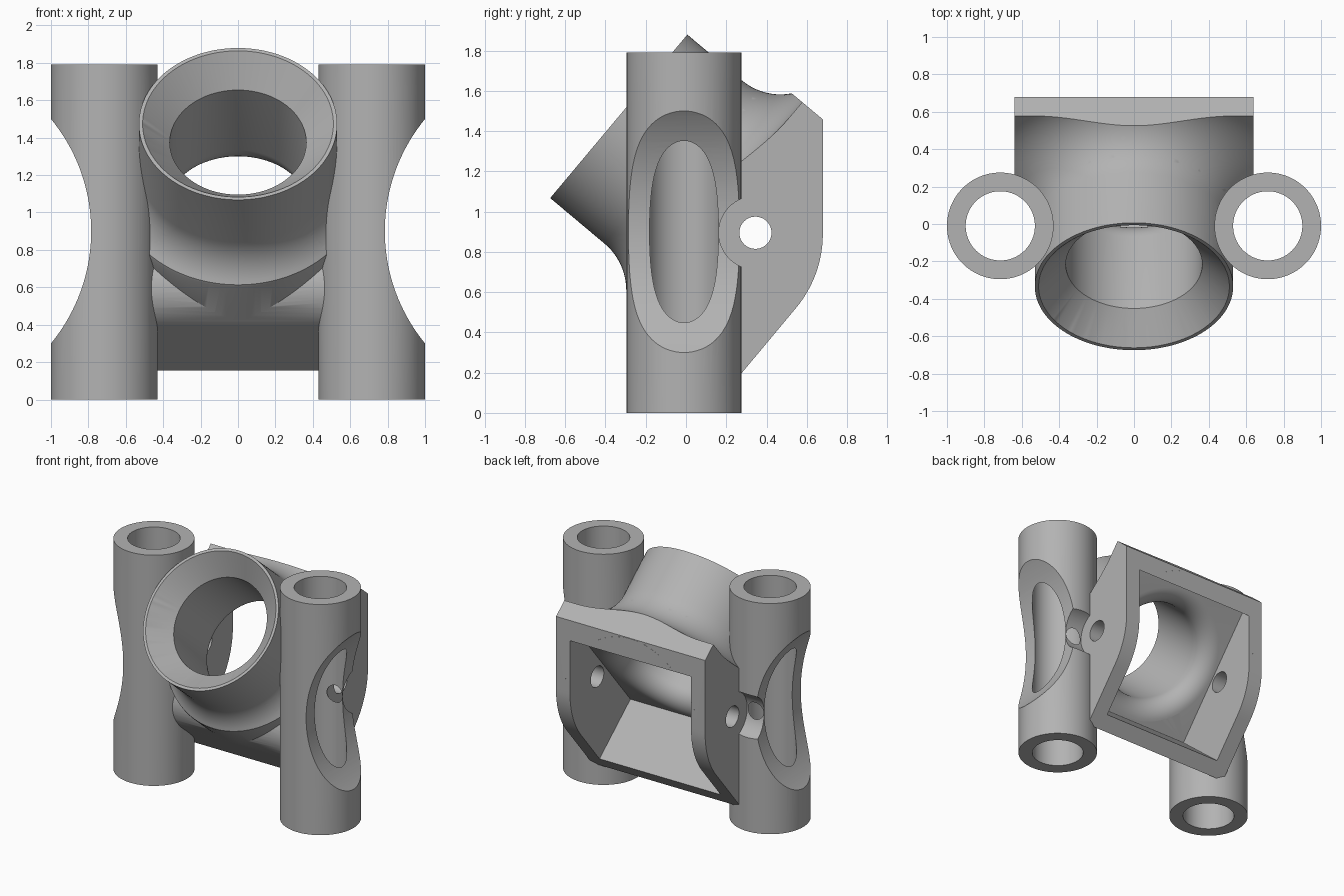
import bpy, bmesh
from math import radians, sin, cos, pi
from mathutils import Matrix, Vector

if "Cube" in bpy.data.objects:
    bpy.data.objects.remove(bpy.data.objects["Cube"])

grey = bpy.data.materials.new("plain grey")
grey.use_nodes = True
grey.diffuse_color = (0.45, 0.45, 0.45, 1)
grey.node_tree.nodes["Principled BSDF"].inputs["Base Color"].default_value = (0.45, 0.45, 0.45, 1)

# Nozzle frame: local z is the funnel axis, leaning forward and up
TILT = Matrix.Rotation(radians(50), 4, 'X') @ Matrix.Translation((0, 0.914, 0))
HALF = 0.64
BACK = 0.68


def finish(bm, name):
    bmesh.ops.recalc_face_normals(bm, faces=bm.faces)
    mesh = bpy.data.meshes.new(name)
    bm.to_mesh(mesh)
    bm.free()
    ob = bpy.data.objects.new(name, mesh)
    mesh.materials.append(grey)
    bpy.context.collection.objects.link(ob)
    return ob


def box(name, lo, hi, matrix=Matrix()):
    bm = bmesh.new()
    lo, hi = Vector(lo), Vector(hi)
    size = Matrix.Diagonal((*(hi - lo), 1))
    bmesh.ops.create_cube(bm, size=1, matrix=matrix @ Matrix.Translation((lo + hi) / 2) @ size)
    return finish(bm, name)


def rod(name, radius, start, length, axis='Z', segments=96):
    bm = bmesh.new()
    turn = {'Z': Matrix(), 'X': Matrix.Rotation(pi / 2, 4, 'Y'), 'Y': Matrix.Rotation(pi / 2, 4, 'X')}[axis]
    bmesh.ops.create_cone(bm, cap_ends=True, segments=segments, radius1=radius, radius2=radius,
                          depth=length, matrix=Matrix.Translation(start) @ turn)
    return finish(bm, name)


def lathe(name, profile, segments=128):
    """Solid of revolution about the funnel axis from (radius, height) points."""
    bm = bmesh.new()
    rings = [[bm.verts.new(TILT @ Vector((r * cos(a), r * sin(a), h)))
              for a in (2 * pi * i / segments for i in range(segments))] for r, h in profile]
    for low, high in zip(rings, rings[1:]):
        for i in range(segments):
            j = (i + 1) % segments
            bm.faces.new((low[i], low[j], high[j], high[i]))
    bm.faces.new(rings[0][::-1])
    bm.faces.new(rings[-1])
    return finish(bm, name)


def prism(name, outline, half):
    """Extrude a (y, z) outline across x."""
    bm = bmesh.new()
    face = bm.faces.new([bm.verts.new((-half, y, z)) for y, z in outline])
    out = bmesh.ops.extrude_face_region(bm, geom=[face])["geom"]
    bmesh.ops.translate(bm, vec=(2 * half, 0, 0), verts=[v for v in out if isinstance(v, bmesh.types.BMVert)])
    return finish(bm, name)


def combine(ob, other, operation):
    mod = ob.modifiers.new(operation.lower(), 'BOOLEAN')
    mod.operation, mod.solver, mod.object = operation, 'EXACT', other
    bpy.context.view_layer.objects.active = ob
    bpy.ops.object.modifier_apply(modifier=mod.name)
    bpy.data.objects.remove(other)


def arc(cx, cy, radius, a0, a1, steps):
    angles = [radians(a0 + (a1 - a0) * i / steps) for i in range(steps + 1)]
    return [(cx + radius * cos(a), cy + radius * sin(a)) for a in angles]


def tilted(v, u):
    p = TILT @ Vector((0, v, u))
    return p.y, p.z


# Square housing with a bent back and a rounded lower front edge
outline = [tilted(-HALF, -0.085)]
outline += arc(BACK - 0.577, 0.89, 0.577, -40, 0, 14)
outline += [tilted(HALF, 0.417), tilted(HALF, 0.75), tilted(-0.39, 0.75)]
outline += [tilted(v, u) for v, u in arc(-0.39, 0.3, 0.25, 90, 180, 14)]
bracket = prism("nozzle_bracket", outline, HALF)

# Concave flare from the housing face up to the round nozzle
flare = arc(0.83, 0.85, 0.3, 270, 180, 20)
combine(bracket, lathe("flare", [(1.0, -0.3), (1.0, 0.55)] + flare + [(0.53, 1.0)]), 'INTERSECT')
neck = [p for p in flare if p[0] < 0.637]
combine(bracket, lathe("nozzle", [(0.638, 0.12), (0.638, 0.607)] + neck + [(0.53, 1.203)]), 'UNION')
combine(bracket, box("back_trim", (-1, BACK, 0), (1, 2, 2)), 'DIFFERENCE')

# Side posts with an outer scoop and a clearance notch beside the screw hole
for side in (1, -1):
    post = rod("post", 0.285, (side * 0.715, -0.01, 0.895), 1.79)
    combine(post, rod("scoop", 0.945, (side * 1.73, 0, 0.9), 2, 'Y', 192), 'DIFFERENCE')
    combine(post, rod("notch", 0.182, (side * 1.14, 0.345, 0.895), 1, 'X'), 'DIFFERENCE')
    combine(bracket, post, 'UNION')

# Post bores
for side in (1, -1):
    combine(bracket, rod("bore", 0.185, (side * 0.715, -0.01, 0.9), 3), 'DIFFERENCE')

# Square pocket in the back, then the funnel passage
combine(bracket, box("pocket", (-0.52, -0.52, -1), (0.52, 0.52, 0.41), TILT), 'DIFFERENCE')
passage = [(0.505, 0.3)] + arc(0.505, 0.55, 0.14, 270, 180, 12)
passage += [(0.365, 1.05), (0.51, 1.203), (0.548, 1.243)]
combine(bracket, lathe("passage", passage), 'DIFFERENCE')

# Cross screw hole through both housing cheeks
combine(bracket, rod("screw_hole", 0.08, (0, 0.345, 0.895), 3, 'X', 48), 'DIFFERENCE')

bpy.ops.object.select_all(action='DESELECT')
bracket.select_set(True)
bpy.context.view_layer.objects.active = bracket
bpy.ops.object.shade_smooth_by_angle(angle=radians(30))
